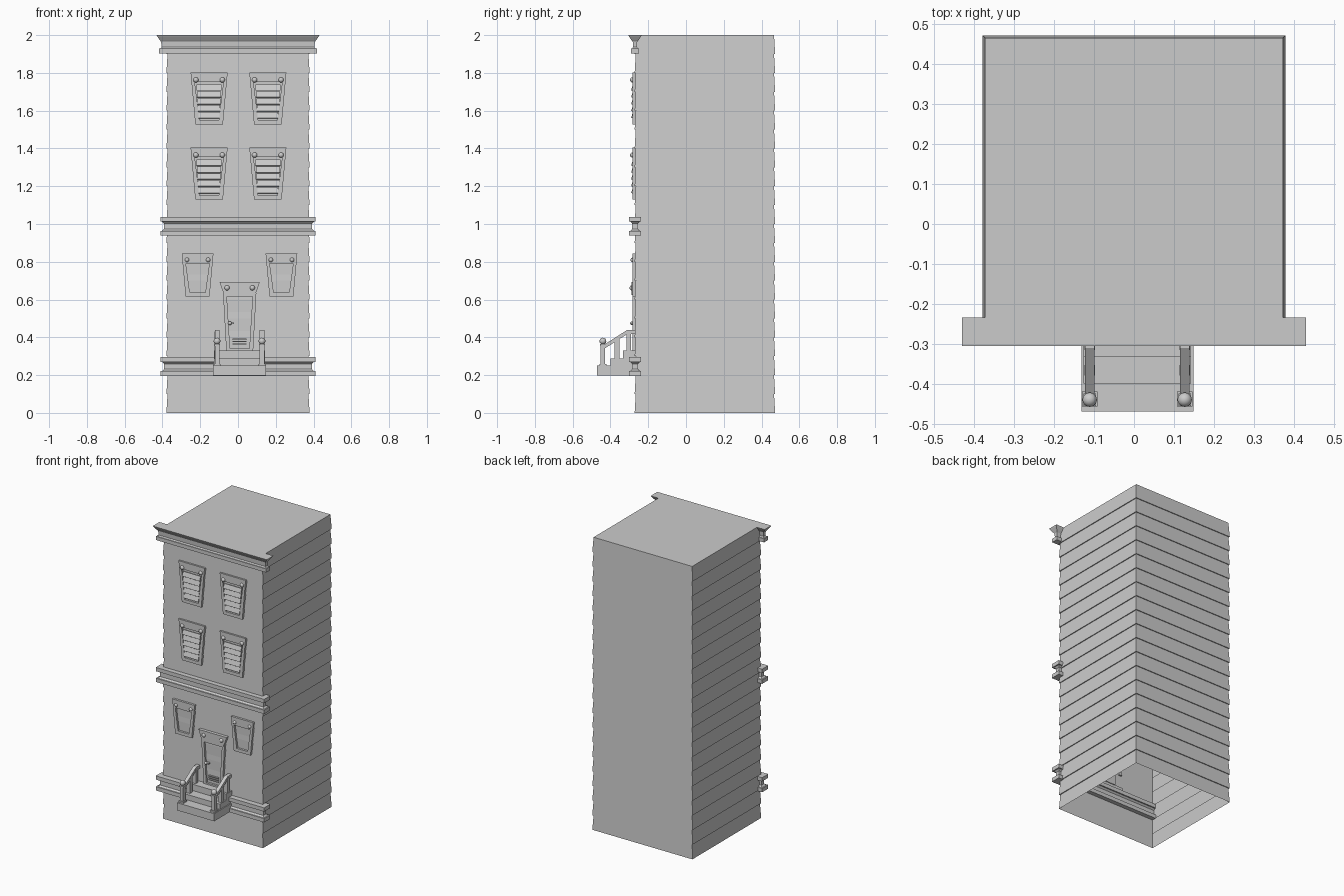
import bpy, bmesh, math
from mathutils import Matrix, Vector

cube = bpy.data.objects.get("Cube")
if cube:
    bpy.data.objects.remove(cube, do_unlink=True)

grey = bpy.data.materials.new("light_grey")
grey.use_nodes = True
COLOUR = (0.6, 0.6, 0.6, 1)
grey.diffuse_color = COLOUR
grey.node_tree.nodes["Principled BSDF"].inputs["Base Color"].default_value = COLOUR


def finish(name, bm, smooth=False):
    bmesh.ops.recalc_face_normals(bm, faces=bm.faces)
    mesh = bpy.data.meshes.new(name)
    for f in bm.faces:
        f.smooth = smooth
    bm.to_mesh(mesh)
    bm.free()
    obj = bpy.data.objects.new(name, mesh)
    bpy.context.collection.objects.link(obj)
    mesh.materials.append(grey)
    return obj


def loft(name, rings, cap_start=True, cap_end=True):
    """Skin a run of closed rings that share a point count."""
    bm = bmesh.new()
    loops = [[bm.verts.new(p) for p in ring] for ring in rings]
    for a, b in zip(loops, loops[1:]):
        for i in range(len(a)):
            j = (i + 1) % len(a)
            bm.faces.new((a[i], a[j], b[j], b[i]))
    if cap_start:
        bm.faces.new(loops[0])
    if cap_end:
        bm.faces.new(loops[-1])
    return finish(name, bm)


def rect(hx, y0, y1, z):
    return [(-hx, y0, z), (hx, y0, z), (hx, y1, z), (-hx, y1, z)]


def box(name, x, y, z, tilt=0):
    bm = bmesh.new()
    mid = Vector(((x[0] + x[1]) / 2, (y[0] + y[1]) / 2, (z[0] + z[1]) / 2))
    size = (x[1] - x[0], y[1] - y[0], z[1] - z[0], 1)
    m = Matrix.Translation(mid) @ Matrix.Rotation(tilt, 4, 'X') @ Matrix.Diagonal(size)
    bmesh.ops.create_cube(bm, size=1, matrix=m)
    return finish(name, bm)


def ball(name, x, y, z, r):
    bm = bmesh.new()
    bmesh.ops.create_uvsphere(bm, u_segments=16, v_segments=10, radius=r,
                              matrix=Matrix.Translation((x, y, z)))
    return finish(name, bm, True)


def trapezoid(cx, top_w, low_w, z0, z1, y):
    t, b = top_w / 2, low_w / 2
    return [(cx - b, y, z0), (cx + b, y, z0), (cx + t, y, z1), (cx - t, y, z1)]


BACK, FACE, PANEL = -0.255, -0.284, -0.27


def framed_panel(name, cx, top_w, low_w, z0, z1, side, low, top):
    """Tapered frame around a recessed panel."""
    outer = (cx, top_w, low_w, z0, z1)
    inner = (cx, top_w - 2 * side, low_w - 2 * side, z0 + low, z1 - top)
    loft(name, [trapezoid(*outer, BACK), trapezoid(*outer, FACE),
                trapezoid(*inner, FACE), trapezoid(*inner, PANEL)])


# Hollow body of overlapping boards, open below
BOARDS = 20
rings = []
for i in range(BOARDS):
    for z, s in ((i, 0.006), (i + 1, 0)):
        rings.append(rect(0.373 + s, -0.266 - s, 0.466 + s, z * 2 / BOARDS))
loft("clapboard_body", rings, cap_start=False)


# Moulded ledges across the front
def moulding(name, hx, depth, profile):
    loft(name, [rect(hx - d, -0.27 - depth + d, -0.27 + depth - d, z) for z, d in profile])


for name, z in (("lower_ledge", 0.196), ("middle_ledge", 0.938)):
    moulding(name, 0.41, 0.033,
             [(z, 0), (z + 0.026, 0), (z + 0.026, 0.008), (z + 0.036, 0.018),
              (z + 0.064, 0.018), (z + 0.074, 0.008), (z + 0.074, 0), (z + 0.1, 0)])
moulding("cornice", 0.431, 0.036,
         [(1.903, 0.014), (1.928, 0.014), (1.928, 0.02), (1.936, 0.026), (1.965, 0.024),
          (1.975, 0.016), (1.992, 0.004), (2.0, 0)])

# Shuttered upper windows
for cx in (-0.153, 0.158):
    for floor, z0 in (("middle", 1.13), ("top", 1.528)):
        tag = floor + ("_right" if cx < 0 else "_left")
        framed_panel("window_frame_" + tag, cx, 0.196, 0.146, z0, z0 + 0.275, 0.022, 0.022, 0.05)
        for k in range(5):
            z = z0 + 0.046 + k * 0.0365
            w = 0.055 + k * 0.0028
            box(f"shutter_slat_{tag}_{k}", (cx - w, cx + w), (-0.286, -0.278),
                (z - 0.014, z + 0.018), math.radians(-18))
        for s in (-1, 1):
            ball("window_rivet_" + tag, cx + s * 0.07, -0.282, z0 + 0.235, 0.014)

# Plain ground floor windows
for cx, tag in ((-0.214, "right"), (0.23, "left")):
    framed_panel("ground_window_" + tag, cx, 0.168, 0.126, 0.615, 0.845, 0.022, 0.022, 0.055)
    for s in (-1, 1):
        ball("ground_window_rivet_" + tag, cx + s * 0.056, -0.282, 0.81, 0.012)

# Door with flared crown, knob and vent
DX = 0.009
framed_panel("door", DX, 0.176, 0.142, 0.328, 0.635, 0.02, 0.012, 0.02)
outline = [(0.08, 0.625), (0.09, 0.645), (0.106, 0.692)]
loft("door_crown", [[(DX + x, y, z) for x, z in outline] +
                    [(DX - x, y, z) for x, z in reversed(outline)] for y in (BACK, -0.288)])
for s in (-1, 1):
    ball("door_rivet", DX + s * 0.067, -0.285, 0.662, 0.014)
ball("door_knob", -0.043, -0.286, 0.475, 0.01)
box("door_handle", (-0.042, -0.022), (-0.288, -0.268), (0.471, 0.479))
for k in range(3):
    z = 0.364 + k * 0.013
    box("door_vent_bar", (-0.028, 0.045), (-0.28, -0.265), (z - 0.003, z + 0.003))

# Front steps
for k, (y, top, inset) in enumerate(((-0.47, 0.25, 0), (-0.4, 0.287, 0.006), (-0.333, 0.33, 0.006))):
    box(f"step_{k + 1}", (-0.132 + inset, 0.149 - inset), (y, -0.26), (0.198, top))


# Handrails with newel balls
def rail_ring(x, y, z):
    w, h = 0.012, 0.022
    return [(x - w, y, z - h), (x + w, y, z - h), (x + w, y, z), (x - w, y, z)]


for x, side in ((-0.111, "right"), (0.127, "left")):
    loft("handrail_" + side, [rail_ring(x, *p) for p in
                              ((-0.435, 0.36), (-0.31, 0.44), (-0.262, 0.44))])
    for y, z0, z1, w in ((-0.44, 0.25, 0.36, 0.012), (-0.366, 0.285, 0.39, 0.013),
                         (-0.303, 0.328, 0.43, 0.013)):
        box("rail_post_" + side, (x - w, x + w), (y - w, y + w), (z0, z1))
    box("newel_foot_" + side, (x - 0.019, x + 0.019), (-0.457, -0.42), (0.25, 0.26))
    box("newel_cap_" + side, (x - 0.016, x + 0.016), (-0.456, -0.424), (0.354, 0.364))
    ball("newel_ball_" + side, x, -0.44, 0.38, 0.018)
